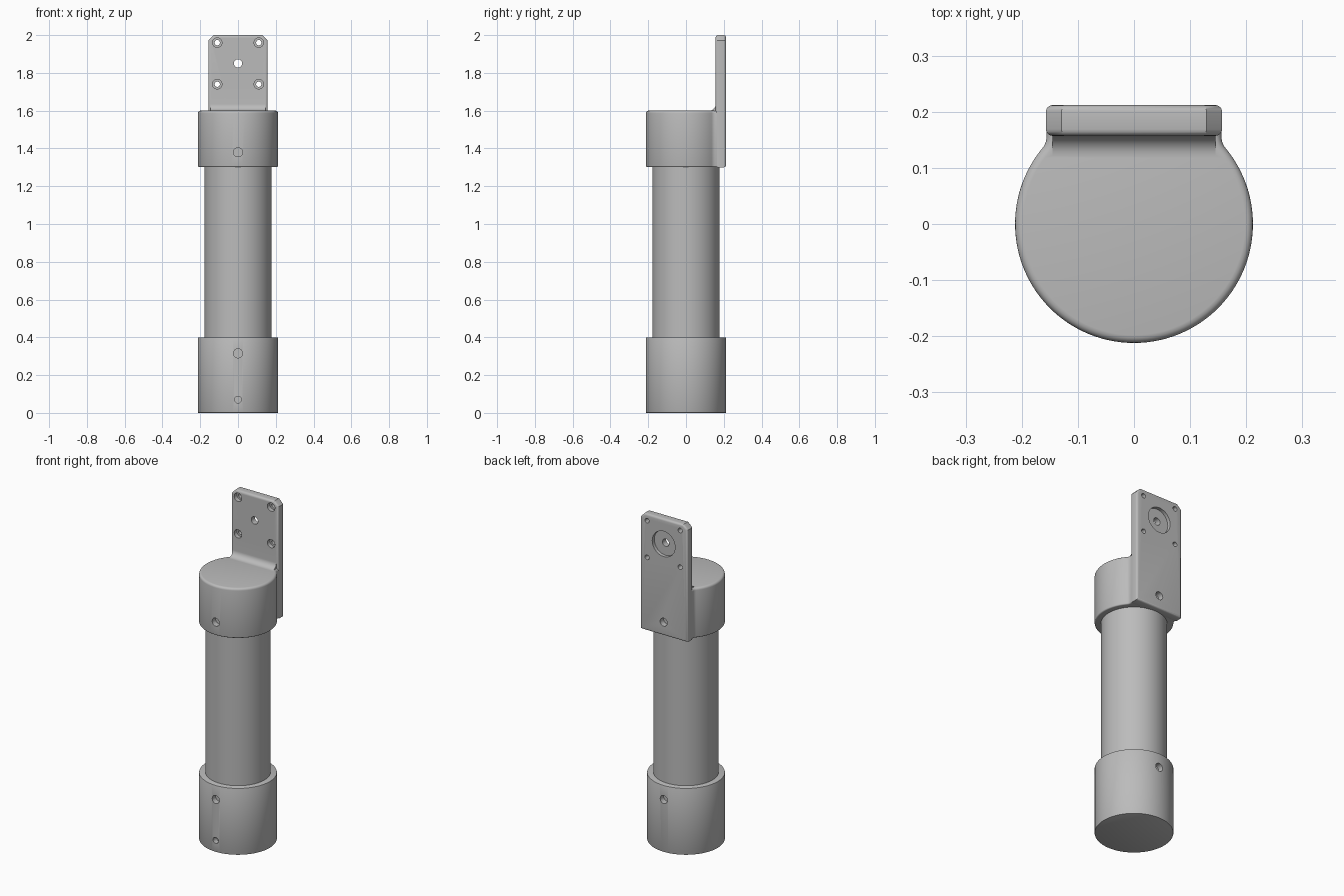
import bpy, bmesh, math
from mathutils import Matrix, Vector

if "Cube" in bpy.data.objects:
    bpy.data.objects.remove(bpy.data.objects["Cube"])

grey = bpy.data.materials.new("satin grey")
grey.use_nodes = True
COLOUR = (0.5, 0.5, 0.5, 1)
grey.diffuse_color = COLOUR
grey.node_tree.nodes["Principled BSDF"].inputs["Base Color"].default_value = COLOUR

R, TUBE_R = 0.212, 0.178          # collar and tube radii
HALF, FACE = 0.157, 0.157         # plate half width and front face depth
MID = 1.85                        # centre height of the hole pattern


def finish(bm, name):
    bmesh.ops.recalc_face_normals(bm, faces=bm.faces)
    mesh = bpy.data.meshes.new(name)
    bm.to_mesh(mesh)
    bm.free()
    mesh.materials.append(grey)
    obj = bpy.data.objects.new(name, mesh)
    bpy.context.collection.objects.link(obj)
    return obj


def extrude(points, vector):
    """Prism from a closed planar outline."""
    bm = bmesh.new()
    face = bm.faces.new([bm.verts.new(p) for p in points])
    new = bmesh.ops.extrude_face_region(bm, geom=[face])["geom"]
    bmesh.ops.translate(bm, vec=vector, verts=[v for v in new if isinstance(v, bmesh.types.BMVert)])
    bmesh.ops.recalc_face_normals(bm, faces=bm.faces)
    return bm


def arc(cx, cy, r, start, end, n):
    return [(cx + r * math.cos(start + (end - start) * i / n),
             cy + r * math.sin(start + (end - start) * i / n)) for i in range(n + 1)]


def round_edges(bm, edges, size, segments=4):
    bmesh.ops.bevel(bm, geom=edges, offset=size, offset_type='OFFSET',
                    segments=segments, profile=0.5, affect='EDGES', clamp_overlap=True)


def level_edges(bm, z):
    return [e for e in bm.edges if all(abs(v.co.z - z) < 1e-5 for v in e.verts)]


def cylinder(name, r, z0, z1, bevel=0.0):
    bm = bmesh.new()
    bmesh.ops.create_cone(bm, cap_ends=True, segments=96, radius1=r, radius2=r, depth=z1 - z0,
                          matrix=Matrix.Translation((0, 0, (z0 + z1) / 2)))
    if bevel:
        round_edges(bm, level_edges(bm, z0) + level_edges(bm, z1), bevel, 2)
    return finish(bm, name)


def drill(bm, x, z, r, y0, y1):
    """Add a front-to-back drill to the cutter mesh."""
    bmesh.ops.create_cone(bm, cap_ends=True, segments=32, radius1=r, radius2=r, depth=y1 - y0,
                          matrix=Matrix.Translation((x, (y0 + y1) / 2, z)) @ Matrix.Rotation(math.pi / 2, 4, 'X'))


def combine(obj, other, operation):
    mod = obj.modifiers.new(operation.title(), 'BOOLEAN')
    mod.operation, mod.object, mod.solver = operation, other, 'EXACT'
    mod.use_self = operation == 'DIFFERENCE'
    bpy.context.view_layer.objects.active = obj
    bpy.ops.object.modifier_apply(modifier=mod.name)
    bpy.data.objects.remove(other)


def cut(obj, drills):
    bm = bmesh.new()
    for d in drills:
        drill(bm, *d)
    cutter = finish(bm, "drill_cutter")
    cutter.hide_render = True
    combine(obj, cutter, 'DIFFERENCE')


# Tube and lower collar with its screw holes
tube = cylinder("tube", TUBE_R, 0.38, 1.32)
base = cylinder("lower_collar", R, 0, 0.4, 0.003)
cut(base, [(0, 0.315, 0.024, -0.3, -TUBE_R), (0, 0.315, 0.024, TUBE_R, 0.3),
           (0, 0.07, 0.018, -0.3, -TUBE_R)])

# Upper collar: round outline blending into a flat back
blend, corner = 0.03, 0.015
hw, back = HALF - 0.001, R - 0.001
cx = hw + blend
cy = math.sqrt((R + blend) ** 2 - cx ** 2)
touch = math.atan2(cy, cx)
half = arc(0, 0, R, -math.pi / 2, touch, 40)
half += arc(cx, cy, blend, math.pi + touch, math.pi, 6)[1:]
half += arc(hw - corner, back - corner, corner, 0, math.pi / 2, 5)
outline = half + [(-x, y) for x, y in reversed(half[1:])]
bm = extrude([(x, y, 1.301) for x, y in outline], Vector((0, 0, 0.299)))
round_edges(bm, level_edges(bm, 1.6), 0.014)
round_edges(bm, level_edges(bm, 1.301), 0.007, 3)
collar = finish(bm, "upper_collar_bracket")

# Mounting plate with clipped top corners and rounded edges
clip = 0.028
shape = [(-HALF, 1.3), (HALF, 1.3), (HALF, 2 - clip), (HALF - clip, 2),
         (clip - HALF, 2), (-HALF, 2 - clip)]
bm = extrude([(x, FACE, z) for x, z in shape], Vector((0, R - FACE, 0)))
round_edges(bm, [e for e in bm.edges if abs(e.verts[0].co.y - e.verts[1].co.y) < 1e-5], 0.012)
combine(collar, finish(bm, "plate"), 'UNION')

# Fillet where the plate rises from the collar
f = 0.035
side = arc(FACE - f, 1.6 + f, f, -math.pi / 2, 0, 8)
side += [(FACE + 0.02, 1.6 + f), (FACE + 0.02, 1.58), (FACE - f, 1.58)]
bm = extrude([(0.012 - HALF, y, z) for y, z in side], Vector((2 * HALF - 0.024, 0, 0)))
combine(collar, finish(bm, "fillet"), 'UNION')

# Collar screw holes, counterbored corner holes, centre hole and rear recess
cut(collar, [(0, 1.38, 0.024, -0.3, -TUBE_R), (0, 1.38, 0.024, TUBE_R, 0.3)])
cut(collar, [(sx * 0.11, MID + sz * 0.11, 0.014, 0.1, 0.3) for sx in (-1, 1) for sz in (-1, 1)]
    + [(0, MID, 0.022, 0.1, 0.3)])
cut(collar, [(sx * 0.11, MID + sz * 0.11, 0.025, 0.1, FACE + 0.025) for sx in (-1, 1) for sz in (-1, 1)]
    + [(0, MID, 0.076, R - 0.02, 0.3)])

# Smooth shading with crisp edges
bpy.ops.object.select_all(action='DESELECT')
for obj in (tube, base, collar):
    obj.select_set(True)
bpy.context.view_layer.objects.active = collar
bpy.ops.object.shade_smooth_by_angle(angle=math.radians(32))
